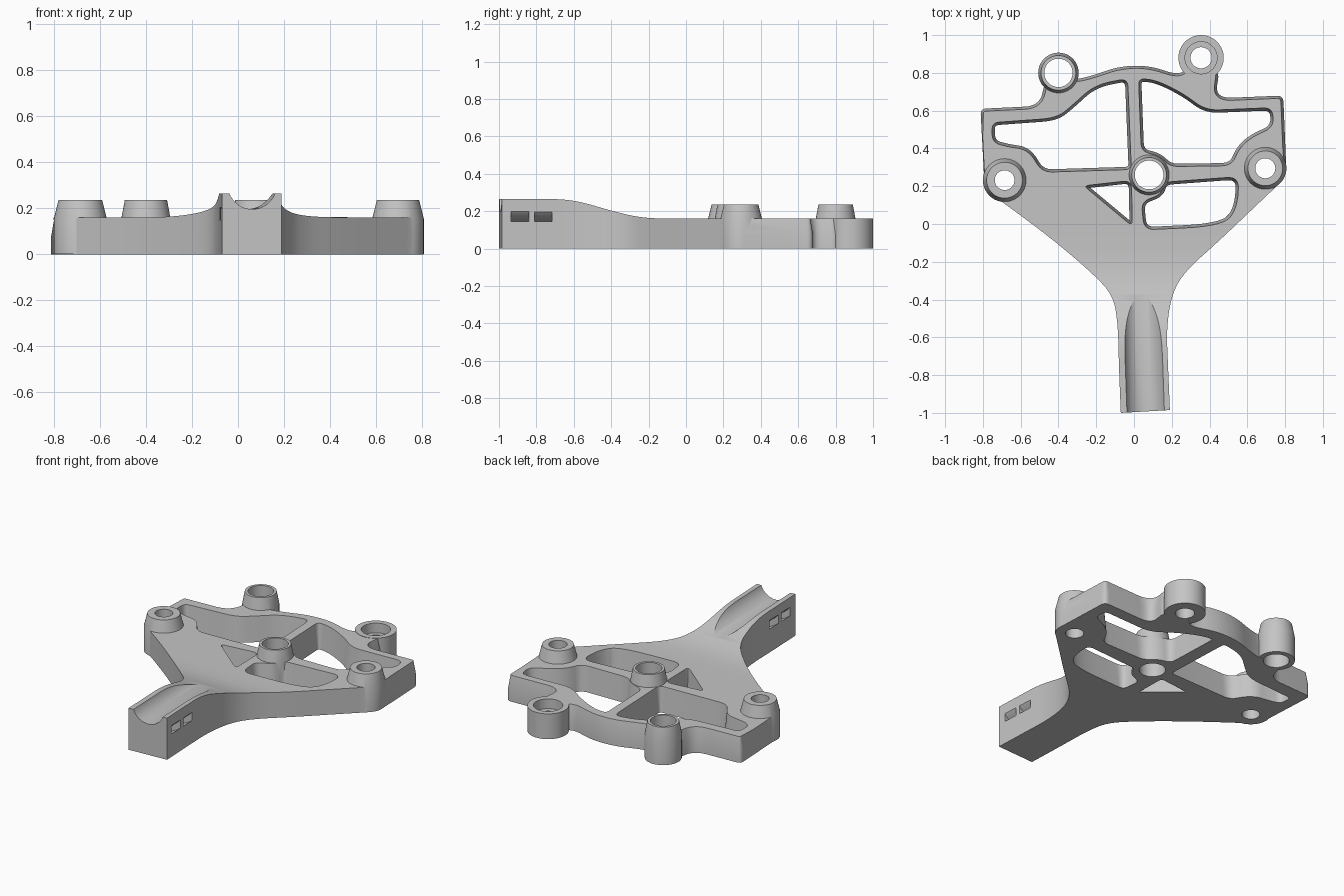
import bpy, bmesh, math
from mathutils import Vector, Matrix

if "Cube" in bpy.data.objects:
    bpy.data.objects.remove(bpy.data.objects["Cube"])

grey = bpy.data.materials.new("plain grey")
grey.use_nodes = True
grey.diffuse_color = (0.56, 0.56, 0.56, 1)
grey.node_tree.nodes["Principled BSDF"].inputs["Base Color"].default_value = grey.diffuse_color


def rounded(points, steps=7):
    """Polygon with each corner rounded; third value limits the rounding length."""
    loop = []
    n = len(points)
    for i, p in enumerate(points):
        c = Vector(p[:2])
        a, b = Vector(points[i - 1][:2]), Vector(points[(i + 1) % n][:2])
        limit = p[2] if len(p) > 2 else 9
        if limit == 0:
            loop.append(c)
            continue
        s = c + (a - c).normalized() * min(limit, (a - c).length * 0.49)
        e = c + (b - c).normalized() * min(limit, (b - c).length * 0.49)
        for k in range(steps + 1):
            t = k / steps
            loop.append(s * (1 - t) ** 2 + c * 2 * t * (1 - t) + e * t * t)
    area = sum(loop[i - 1].cross(loop[i]) for i in range(len(loop)))
    return loop if area > 0 else loop[::-1]


def circle(r, segs=64):
    return [Vector((r * math.cos(i * math.tau / segs), r * math.sin(i * math.tau / segs)))
            for i in range(segs)]


def loft(name, loop, levels, matrix=None, weight=lambda p: 1):
    """Stack copies of a loop at (height, inset) levels and close the ends."""
    bm = bmesh.new()
    n = len(loop)
    rings = []
    for z, inset in levels:
        ring = []
        for i, p in enumerate(loop):
            t = (loop[(i + 1) % n] - loop[i - 1]).normalized()
            q = p + Vector((-t.y, t.x)) * inset * weight(p)
            ring.append(bm.verts.new((q.x, q.y, z)))
        rings.append(ring)
    for lo, hi in zip(rings, rings[1:]):
        for i in range(n):
            j = (i + 1) % n
            bm.faces.new((lo[i], lo[j], hi[j], hi[i]))
    bm.faces.new(rings[0][::-1])
    bm.faces.new(rings[-1])
    if matrix:
        bm.transform(matrix)
    mesh = bpy.data.meshes.new(name)
    bm.to_mesh(mesh)
    bm.free()
    mesh.materials.append(grey)
    obj = bpy.data.objects.new(name, mesh)
    bpy.context.collection.objects.link(obj)
    return obj


def closed_volume(obj):
    """Volume with modifiers, or zero when the surface is not closed."""
    bpy.context.view_layer.update()
    bm = bmesh.new()
    bm.from_object(obj, bpy.context.evaluated_depsgraph_get())
    closed = all(e.is_manifold for e in bm.edges)
    volume = bm.calc_volume() if closed else 0
    bm.free()
    return volume


def combine(target, tool, operation):
    """Apply a boolean, taking the first solver that gives a sound solid."""
    before = closed_volume(target)
    mod = target.modifiers.new(operation, 'BOOLEAN')
    mod.operation, mod.object = operation, tool
    for solver in ('MANIFOLD', 'EXACT'):
        mod.solver = solver
        after = closed_volume(target)
        if after > 0 and abs(after - before) > 1e-7 and (after > before) == (operation == 'UNION'):
            break
    bpy.context.view_layer.objects.active = target
    bpy.ops.object.modifier_apply(modifier=mod.name)
    bpy.data.objects.remove(tool)


# Plate and neck outline, with the upper half of the frame edge drafted
outline = rounded([
    (-.813, .61, .03), (-.50, .625, .08), (-.47, .76, .05), (-.40, .80, 0), (-.31, .765, .03),
    (-.22, .785), (-.08, .835), (.08, .84), (.24, .785), (.29, .84, .04), (.36, .88, 0),
    (.45, .80, .03), (.43, .665, .09), (.79, .68, .035), (.808, .25, .05), (.66, .11),
    (.45, -.09), (.27, -.25), (.20, -.37), (.172, -.55), (.18, -.75), (.19, -.985, 0),
    (-.07, -1.0, 0), (-.08, -.75), (-.085, -.53), (-.11, -.38), (-.21, -.27),
    (-.42, -.09), (-.66, .09), (-.79, .18, .05)])
frame = loft("mount_frame", outline, [(0, 0), (.08, 0), (.32, .042)],
             weight=lambda p: min(1, max(0, (p.y - .2) * 8)))

# Side profile trims the top: tall neck sweeping down to the flat plate
profile = rounded([
    (-1.2, -.1, 0), (1.2, -.1, 0), (1.2, .16, 0), (-.16, .16, .1), (-.28, .172),
    (-.42, .208), (-.55, .247), (-.66, .265, .08), (-1.2, .265, 0)])
x_axis = Matrix(((0, 0, 1, 0), (1, 0, 0, 0), (0, 1, 0, 0), (0, 0, 0, 1)))
combine(frame, loft("trim", profile, [(-1.2, 0), (1.2, 0)], x_axis), 'INTERSECT')

# Drafted windows between the ribs
windows = [
    [(-.755, .54, .04), (-.41, .565, .08), (-.33, .63), (-.21, .74), (-.03, .775, .05),
     (-.01, .285, .04), (-.49, .27, .06), (-.56, .39), (-.67, .405), (-.755, .43, .05)],
    [(.02, .775, .04), (.12, .765), (.27, .69), (.38, .605, .07), (.735, .62, .05),
     (.745, .51, .06), (.63, .46), (.56, .40), (.52, .305, .06), (.19, .30, .05),
     (.13, .36), (.035, .38, .05)],
    [(-.275, .205, .04), (-.01, .235, .05), (-.005, -.02, .045)],
    [(.16, .225, .04), (.56, .255, .07), (.55, .08), (.47, -.015), (.05, -.035, .06),
     (.035, .12, .05), (.14, .16, .04)],
]
for points in windows:
    cutter = loft("window", rounded(points), [(-.04, .022), (.2, 0)])
    combine(frame, cutter, 'DIFFERENCE')

# Bosses: x, y, base radius, top radius, hole radius, height
bosses = [
    (-.685, .232, .115, .095, .052, .235),
    (.695, .295, .112, .092, .053, .235),
    (-.40, .80, .107, .092, .075, .235),
    (.08, .26, .107, .092, .076, .235),
    (.355, .88, .12, .12, .056, .162),
]
for x, y, base, top, hole, height in bosses:
    place = Matrix.Translation((x, y, 0))
    levels = [(.001, 0), (.155, 0), (height, base - top)]
    combine(frame, loft("boss", circle(base), levels, place), 'UNION')
for x, y, base, top, hole, height in bosses:
    place = Matrix.Translation((x, y, 0))
    combine(frame, loft("hole", circle(hole), [(-.1, 0), (.4, 0)], place), 'DIFFERENCE')
    if base == top:
        combine(frame, loft("counterbore", circle(.085), [(.10, 0), (.4, 0)], place), 'DIFFERENCE')

# Round cradle along the neck, with two strap channels curving beneath it
tilt = Matrix.Translation((.062, -1, .302)) @ Matrix.Rotation(.035, 4, 'Z') @ \
    Matrix.Rotation(-math.pi / 2, 4, 'X')
combine(frame, loft("cradle", circle(.106, 96), [(-.2, 0), (.8, 0)], tilt), 'DIFFERENCE')
for start in (.06, .185):
    ring = loft("strap", circle(.202, 96), [(start, 0), (start + .095, 0)], tilt)
    core = loft("core", circle(.165, 96), [(start - .1, 0), (start + .2, 0)], tilt)
    combine(ring, core, 'DIFFERENCE')
    combine(frame, ring, 'DIFFERENCE')

# Smooth the curved walls, keep the edges crisp
bpy.ops.object.select_all(action='DESELECT')
frame.select_set(True)
bpy.context.view_layer.objects.active = frame
bpy.ops.object.shade_smooth_by_angle(angle=math.radians(25))
